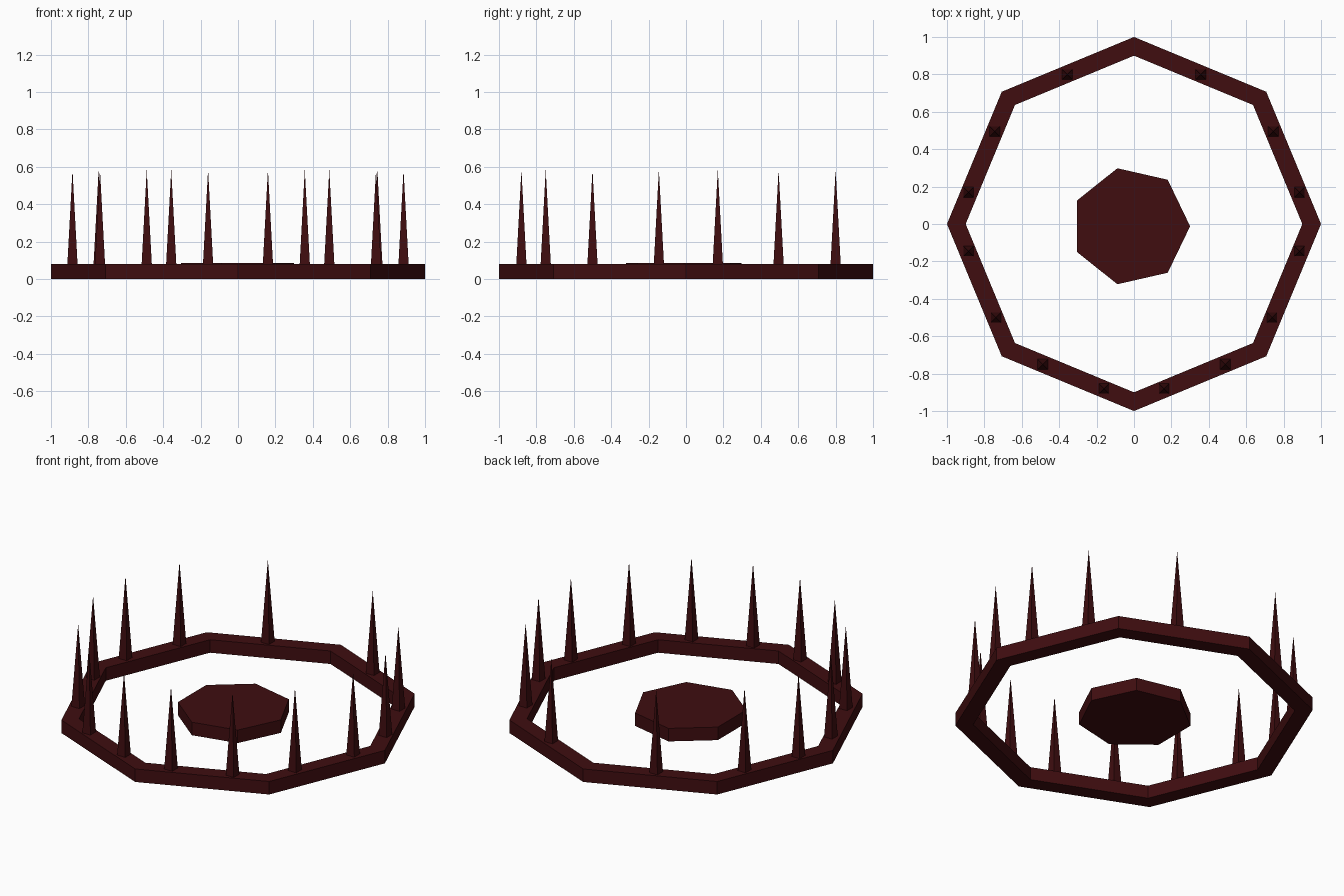
import bpy
import bmesh
from math import cos, sin, pi, sqrt

cube = bpy.data.objects.get("Cube")
if cube:
    bpy.data.objects.remove(cube, do_unlink=True)

# Single dark red material
COLOR = (0.05, 0.004, 0.005, 1.0)
dark_red = bpy.data.materials.new("dark_red")
dark_red.diffuse_color = COLOR
dark_red.use_nodes = True
for node in dark_red.node_tree.nodes:
    if node.type == 'BSDF_PRINCIPLED':
        node.inputs["Base Color"].default_value = COLOR
        node.inputs["Roughness"].default_value = 0.8


def make_object(name, bm):
    bmesh.ops.recalc_face_normals(bm, faces=bm.faces)
    mesh = bpy.data.meshes.new(name)
    bm.to_mesh(mesh)
    bm.free()
    mesh.materials.append(dark_red)
    obj = bpy.data.objects.new(name, mesh)
    bpy.context.collection.objects.link(obj)
    return obj


def loop(bm, sides, radius, z, start=0.0):
    angles = [start + 2 * pi * i / sides for i in range(sides)]
    return [bm.verts.new((radius * cos(a), radius * sin(a), z)) for a in angles]


# Octagonal ring: four loops joined into a closed band
bm = bmesh.new()
loops = [loop(bm, 8, r, z) for r, z in ((1, 0), (1, 0.08), (0.9, 0.08), (0.9, 0))]
for k in range(4):
    a, b = loops[k], loops[(k + 1) % 4]
    for i in range(8):
        j = (i + 1) % 8
        bm.faces.new((a[i], a[j], b[j], b[i]))
make_object("ring", bm)

# Seven-sided centre slab
bm = bmesh.new()
low, high = loop(bm, 7, 0.318, 0.0), loop(bm, 7, 0.318, 0.08)
bm.faces.new(low)
bm.faces.new(high)
for i in range(7):
    j = (i + 1) % 7
    bm.faces.new((low[i], low[j], high[j], high[i]))
slab = make_object("centre_slab", bm)
slab.location = (-0.018, -0.012, 0.005)

# Square pyramid spikes, in left and right pairs around the ring
SPOTS = [(0.357, 0.80), (0.745, 0.495), (0.885, 0.17), (0.885, -0.145),
         (0.738, -0.50), (0.488, -0.75), (0.16, -0.88)]
bm = bmesh.new()
base = loop(bm, 4, 0.0275 * sqrt(2), 0.0, pi / 4)
tip = bm.verts.new((0, 0, 0.51))
bm.faces.new(base)
for i in range(4):
    bm.faces.new((base[i], base[(i + 1) % 4], tip))
first = make_object("spike_left_1", bm)
for n, (x, y) in enumerate(SPOTS, 1):
    for side, label in ((1, "left"), (-1, "right")):
        spike = first
        if (n, side) != (1, 1):
            spike = bpy.data.objects.new(f"spike_{label}_{n}", first.data)
            bpy.context.collection.objects.link(spike)
        spike.location = (side * x, y, 0.075)
